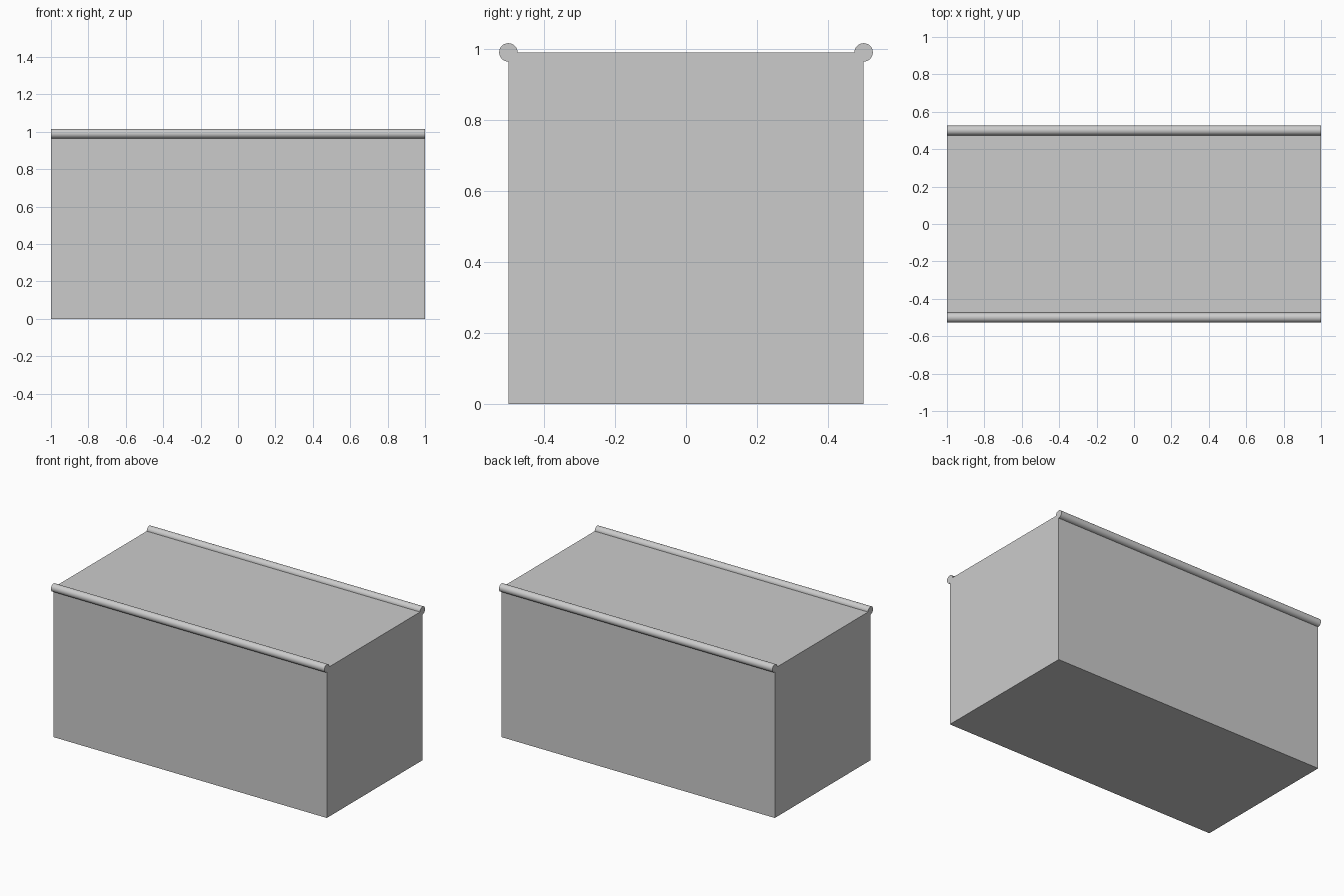
import bpy, math

if "Cube" in bpy.data.objects:
    bpy.data.objects.remove(bpy.data.objects["Cube"])

LENGTH, WIDTH, HEIGHT = 2.0, 1.0, 0.99
RAIL_RADIUS = 0.026

# Solid box body standing on the ground
bpy.ops.mesh.primitive_cube_add(size=1, location=(0, 0, HEIGHT / 2))
body = bpy.context.object
body.name = "box_body"
body.scale = (LENGTH, WIDTH, HEIGHT)
bpy.ops.object.transform_apply(location=False, rotation=False, scale=True)


# Round rail along a long top edge
def add_rail(name, y):
    bpy.ops.mesh.primitive_cylinder_add(
        vertices=32, radius=RAIL_RADIUS, depth=LENGTH,
        location=(0, y, HEIGHT), rotation=(0, math.pi / 2, 0))
    bpy.context.object.name = name
    bpy.ops.object.shade_smooth_by_angle(angle=math.radians(30))


add_rail("front_rail", -WIDTH / 2)
add_rail("back_rail", WIDTH / 2)
